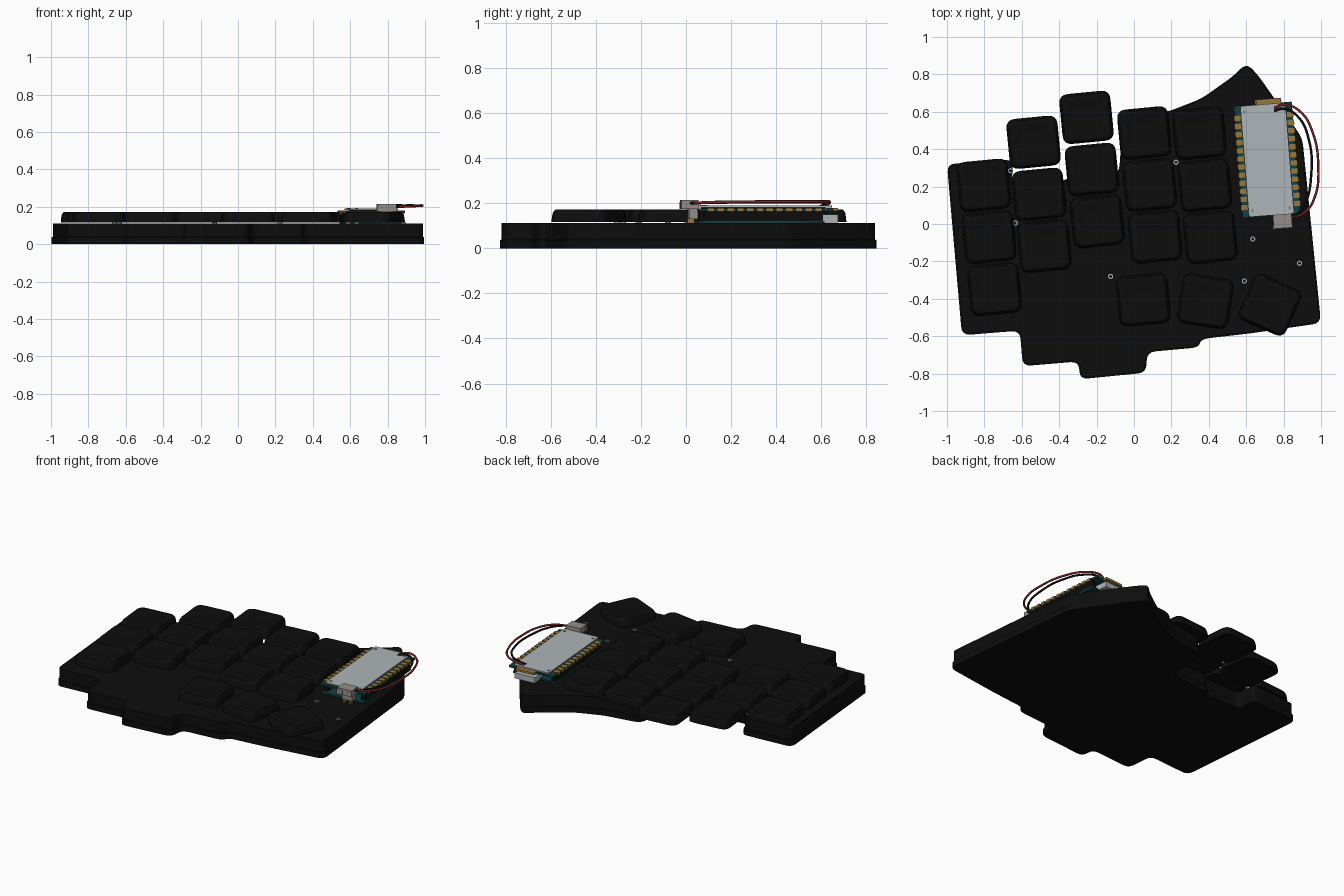
import bpy, bmesh, math
from mathutils import Vector, Matrix

if "Cube" in bpy.data.objects:
    bpy.data.objects.remove(bpy.data.objects["Cube"])


def material(name, col):
    m = bpy.data.materials.new(name)
    m.diffuse_color = (*col, 1)
    m.use_nodes = True
    m.node_tree.nodes["Principled BSDF"].inputs["Base Color"].default_value = m.diffuse_color
    return m


BLACK = material("matte black", (0.004, 0.004, 0.004))
SILVER = material("silver", (0.42, 0.46, 0.48))
TEAL = material("board teal", (0.006, 0.05, 0.05))
GOLD = material("gold", (0.32, 0.19, 0.045))
BEIGE = material("connector grey", (0.30, 0.27, 0.25))
RED = material("wire red", (0.22, 0.02, 0.02))


def finish(bm, name, mat, matrix=None, smooth=None):
    bmesh.ops.recalc_face_normals(bm, faces=bm.faces)
    me = bpy.data.meshes.new(name)
    bm.to_mesh(me)
    bm.free()
    ob = bpy.data.objects.new(name, me)
    bpy.context.collection.objects.link(ob)
    me.materials.append(mat)
    if matrix:
        ob.matrix_world = matrix
    if smooth:
        bpy.ops.object.select_all(action='DESELECT')
        ob.select_set(True)
        bpy.context.view_layer.objects.active = ob
        bpy.ops.object.shade_smooth_by_angle(angle=math.radians(smooth))
    return ob


def rounded(pts, r, n=5):
    """Round every corner of a 2D polygon with a quadratic arc."""
    out = []
    for i, p in enumerate(pts):
        p, a, b = Vector(p), Vector(pts[i - 1]), Vector(pts[(i + 1) % len(pts)])
        s = p + (a - p).normalized() * min(r, (a - p).length * 0.45)
        e = p + (b - p).normalized() * min(r, (b - p).length * 0.45)
        for k in range(n):
            t = k / (n - 1)
            out.append(s * (1 - t) ** 2 + p * 2 * t * (1 - t) + e * t * t)
    return out


def loft(rings):
    """Skin a stack of (outline, z) rings and cap both ends."""
    bm = bmesh.new()
    loops = [[bm.verts.new((p.x, p.y, z)) for p in ring] for ring, z in rings]
    for lo, hi in zip(loops, loops[1:]):
        for i in range(len(lo)):
            j = (i + 1) % len(lo)
            bm.faces.new((lo[i], lo[j], hi[j], hi[i]))
    bm.faces.new(loops[0][::-1])
    bm.faces.new(loops[-1])
    return bm


def rect(w, h, r, n=5):
    w, h = w / 2, h / 2
    return rounded([(-w, -h), (w, -h), (w, h), (-w, h)], r, n)


def boxes(name, mat, items, matrix=None):
    """Boxes given as centre x, y, bottom z, then width, depth, height."""
    bm = bmesh.new()
    for x, y, z, w, d, h in items:
        m = Matrix.Translation((x, y, z + h / 2)) @ Matrix.Diagonal((w, d, h, 1))
        bmesh.ops.create_cube(bm, size=1, matrix=m)
    return finish(bm, name, mat, matrix)


# Case: wide foot flange with a slightly inset upper body
outline = [(-0.92, -0.595), (-0.61, -0.57), (-0.595, -0.76), (-0.295, -0.735),
           (-0.29, -0.83), (0.065, -0.795), (0.07, -0.685), (0.345, -0.66),
           (0.36, -0.615), (0.62, -0.585), (1.0, -0.53), (0.90, 0.46),
           (0.66, 0.80), (0.60, 0.86), (0.53, 0.79), (0.36, 0.67), (0.18, 0.60),
           (-0.06, 0.56), (-0.08, 0.27), (-0.375, 0.24), (-0.38, 0.22),
           (-0.655, 0.21), (-0.645, 0.345), (-1.0, 0.32)]
base = rounded(outline, 0.045)


def inset(ring, d):
    out = []
    for i, p in enumerate(ring):
        t = (ring[(i + 1) % len(ring)] - ring[i - 1]).normalized()
        out.append(p + Vector((-t.y, t.x)) * d)
    return out


upper = inset(base, 0.007)
finish(loft([(base, 0), (base, 0.037), (upper, 0.039), (upper, 0.112)]), "case", BLACK, smooth=35)


# Keycaps: low rounded squares with sloped shoulders and a shallow dish
def keycap(name, x, y, deg):
    steps = [(0, 0.116), (0.002, 0.135), (0.010, 0.158), (0.026, 0.171),
             (0.04, 0.173), (0.09, 0.169), (0.17, 0.167)]
    rings = [(rect(0.274 - d, 0.268 - d, max(0.05 - d * 0.2, 0.02)), z) for d, z in steps]
    m = Matrix.Translation((x, y, 0)) @ Matrix.Rotation(math.radians(deg), 4, 'Z')
    finish(loft(rings), name, BLACK, m, 40)


for c, (x, y) in enumerate([(-0.803, 0.207), (-0.537, 0.437), (-0.254, 0.57),
                            (0.055, 0.487), (0.350, 0.485)]):
    for r in range(3):
        keycap(f"keycap_column{c + 1}_row{r + 1}", x + 0.029 * r, y - 0.278 * r, 5.5)
for i, (x, y, a) in enumerate([(0.05, -0.405, 5.5), (0.382, -0.413, -9), (0.727, -0.433, -24)]):
    keycap(f"thumb_keycap_{i + 1}", x, y, a)

# Screws: small ring heads on the case top
for i, (x, y) in enumerate([(-0.66, 0.285), (-0.635, 0.005), (-0.125, -0.28), (0.225, 0.33),
                            (0.635, -0.08), (0.59, -0.305), (0.885, -0.21)]):
    bm = bmesh.new()
    prof = [(0.008, 0.108), (0.014, 0.108), (0.014, 0.117), (0.008, 0.117)]
    rows = [[bm.verts.new((r * math.cos(k * math.pi / 6), r * math.sin(k * math.pi / 6), z))
             for r, z in prof] for k in range(12)]
    for k in range(12):
        a, b = rows[k], rows[(k + 1) % 12]
        for j in range(4):
            bm.faces.new((a[j], b[j], b[(j + 1) % 4], a[(j + 1) % 4]))
    finish(bm, f"screw_{i + 1}", SILVER, Matrix.Translation((x, y, 0)))

# Controller stack, in its own tilted frame
frame = Matrix.Translation((0.712, 0.343, 0)) @ Matrix.Rotation(math.radians(4.5), 4, 'Z')
boxes("lower_board", TEAL, [(0, -0.02, 0.112, 0.30, 0.56, 0.01)], frame)
boxes("controller_chips", SILVER, [(0.05, -0.04, 0.122, 0.13, 0.28, 0.016)], frame)
boxes("header_strips", BLACK, [(s * 0.13, -0.01, 0.12, 0.03, 0.53, 0.046) for s in (-1, 1)], frame)
boxes("controller_board", TEAL, [(0, 0, 0.165, 0.31, 0.60, 0.012)], frame)
boxes("contact_pads", GOLD, [(s * 0.142, -0.245 + 0.0435 * k, 0.163, 0.036, 0.028, 0.017)
                             for s in (-1, 1) for k in range(12)], frame)
boxes("board_end_contact", GOLD, [(0.03, 0.305, 0.166, 0.13, 0.04, 0.014)], frame)
boxes("port_socket", SILVER, [(0.03, 0.27, 0.114, 0.14, 0.11, 0.036)], frame)
boxes("top_plate_spacers", BLACK, [(0, 0, 0.177, 0.20, 0.54, 0.006)], frame)
finish(loft([(rect(0.242, 0.595, 0.012, 3), 0.182), (rect(0.242, 0.595, 0.012, 3), 0.19)]),
       "top_plate", SILVER, frame)
bm = bmesh.new()
for sx in (-1, 1):
    for sy in (-1, 1):
        bmesh.ops.create_cone(bm, cap_ends=True, segments=10, radius1=0.009, radius2=0.009, depth=0.004,
                              matrix=Matrix.Translation((sx * 0.1, sy * 0.265, 0.191)))
finish(bm, "plate_rivets", BEIGE, frame)

# Wire connector with side ears and pins
plug = Matrix.Translation((0.795, 0.01, 0)) @ Matrix.Rotation(math.radians(4.5), 4, 'Z')
boxes("wire_connector", BEIGE, [(0, 0.005, 0.175, 0.10, 0.075, 0.04), (0, 0.02, 0.13, 0.07, 0.04, 0.045),
                                (-0.035, -0.025, 0.175, 0.04, 0.02, 0.03),
                                (0.03, -0.025, 0.175, 0.04, 0.02, 0.03)], plug)
boxes("connector_pins", GOLD, [(s * 0.02, 0.01, 0.112, 0.012, 0.03, 0.02) for s in (-1, 1)], plug)


# Looping power wires
def wire(name, mat, pts):
    cu = bpy.data.curves.new(name, 'CURVE')
    cu.dimensions = '3D'
    cu.bevel_depth = 0.0065
    cu.bevel_resolution = 2
    cu.resolution_u = 8
    cu.use_fill_caps = True
    sp = cu.splines.new('BEZIER')
    sp.bezier_points.add(len(pts) - 1)
    for bp, p in zip(sp.bezier_points, pts):
        bp.co = p
        bp.handle_left_type = bp.handle_right_type = 'AUTO'
    cu.materials.append(mat)
    bpy.context.collection.objects.link(bpy.data.objects.new(name, cu))


wire("red_wire", RED, [(0.75, 0.62, 0.19), (0.80, 0.638, 0.205), (0.89, 0.60, 0.207), (0.955, 0.49, 0.207),
                       (0.985, 0.32, 0.207), (0.965, 0.14, 0.205), (0.91, 0.06, 0.202), (0.83, 0.03, 0.20)])
wire("black_wire", BLACK, [(0.75, 0.605, 0.19), (0.80, 0.617, 0.203), (0.88, 0.57, 0.205), (0.935, 0.45, 0.205),
                           (0.948, 0.27, 0.205), (0.91, 0.10, 0.203), (0.83, 0.01, 0.20)])
